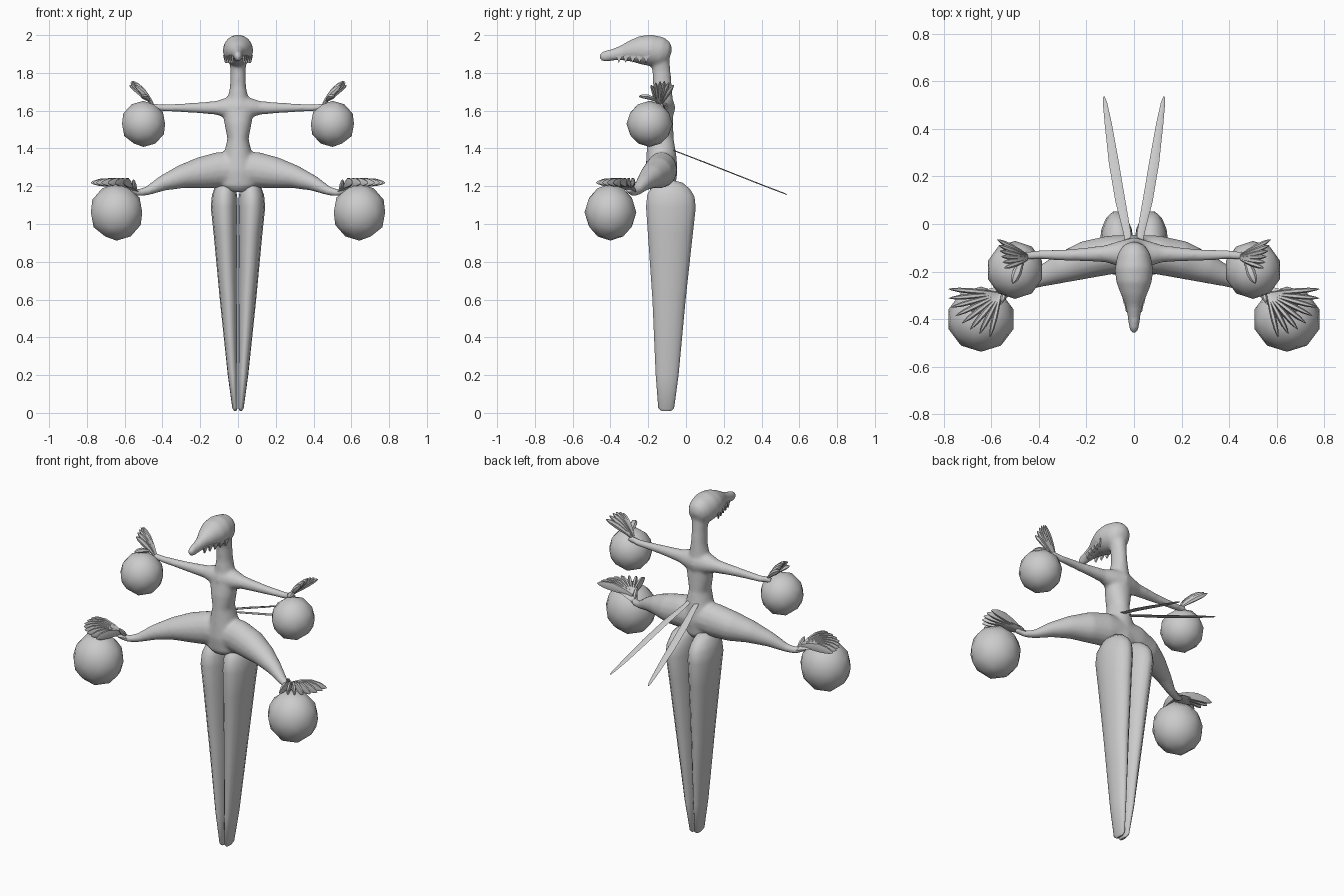
import bpy, bmesh, math
from mathutils import Vector, Matrix

cube = bpy.data.objects.get("Cube")
if cube:
    bpy.data.objects.remove(cube)

grey = bpy.data.materials.new("plain grey")
grey.use_nodes = True
grey.diffuse_color = (0.6, 0.6, 0.6, 1)
grey.node_tree.nodes["Principled BSDF"].inputs["Base Color"].default_value = (0.6, 0.6, 0.6, 1)

X, Y, Z = Vector((1, 0, 0)), Vector((0, 1, 0)), Vector((0, 0, 1))


def sweep(bm, rings, ref, n=16):
    """Loft ellipses (x, y, z, half width, half height) along their centres."""
    pts = [Vector(r[:3]) for r in rings]
    loops = []
    for i, r in enumerate(rings):
        t = (pts[min(i + 1, len(pts) - 1)] - pts[max(i - 1, 0)]).normalized()
        u = ref.cross(t).normalized()
        v = t.cross(u)
        loops.append([bm.verts.new(pts[i] + u * r[3] * math.cos(k * math.tau / n)
                                   + v * r[4] * math.sin(k * math.tau / n)) for k in range(n)])
    for a, b in zip(loops, loops[1:]):
        for k in range(n):
            bm.faces.new((a[k], a[(k + 1) % n], b[(k + 1) % n], b[k]))
    bm.faces.new(loops[0][::-1])
    bm.faces.new(loops[-1])


def finish(bm, name, mirror=True, angle=40):
    bmesh.ops.recalc_face_normals(bm, faces=bm.faces[:])
    mesh = bpy.data.meshes.new(name)
    bm.to_mesh(mesh)
    bm.free()
    mesh.materials.append(grey)
    obj = bpy.data.objects.new(name, mesh)
    bpy.context.collection.objects.link(obj)
    bpy.ops.object.select_all(action="DESELECT")
    obj.select_set(True)
    bpy.context.view_layer.objects.active = obj
    bpy.ops.object.shade_smooth_by_angle(angle=math.radians(angle))
    if mirror:
        obj.modifiers.new("Mirror", "MIRROR").use_clip = False
    return obj


# Body: torso with neck, head, arms and thighs, fused and softened
bm = bmesh.new()
sweep(bm, [(0, -.13, 1.17, .05, .05), (0, -.13, 1.2, .1, .075), (0, -.13, 1.28, .105, .085),
           (0, -.13, 1.36, .078, .08), (0, -.135, 1.45, .056, .07), (0, -.135, 1.53, .072, .068),
           (0, -.13, 1.61, .083, .06), (0, -.125, 1.66, .056, .055), (0, -.125, 1.73, .042, .05),
           (0, -.13, 1.81, .04, .048), (0, -.14, 1.9, .05, .05)], Y, 24)
sweep(bm, [(0, -.08, 1.9, .02, .025), (0, -.095, 1.905, .05, .058), (0, -.13, 1.91, .07, .08),
           (0, -.19, 1.92, .081, .083), (0, -.24, 1.92, .076, .076), (0, -.29, 1.915, .058, .058),
           (0, -.34, 1.905, .036, .04), (0, -.39, 1.895, .027, .031),
           (0, -.43, 1.888, .022, .03), (0, -.458, 1.882, .013, .018)], Z, 24)
for s in (1, -1):
    sweep(bm, [(0, -.125, 1.615, .07, .07), (s * .07, -.125, 1.615, .052, .052),
               (s * .12, -.125, 1.615, .036, .036), (s * .25, -.13, 1.615, .026, .026),
               (s * .4, -.13, 1.615, .02, .018), (s * .47, -.135, 1.625, .018, .018)], Z)
    sweep(bm, [(0, -.125, 1.29, .08, .09), (s * .1, -.13, 1.287, .082, .095),
               (s * .2, -.15, 1.27, .08, .084), (s * .3, -.185, 1.25, .064, .062),
               (s * .4, -.225, 1.215, .042, .041), (s * .48, -.26, 1.175, .026, .024),
               (s * .53, -.28, 1.165, .02, .02), (s * .58, -.305, 1.185, .022, .018)], Z)
body = finish(bm, "body", mirror=False, angle=180)
remesh = body.modifiers.new("Fuse", "REMESH")
remesh.mode = "VOXEL"
remesh.voxel_size = .008
remesh.use_smooth_shade = True
soften = body.modifiers.new("Soften", "SMOOTH")
soften.factor = .5
soften.iterations = 14

# Jagged mouth edge along each side of the beak
bm = bmesh.new()
teeth = 5
for i in range(teeth):
    y = -.37 + i * .036
    w = .033 + i * .0095
    top = [Vector((w + .001, y, 1.89)), Vector((w + .008, y + .036, 1.895))]
    tip = Vector((w - .002, y + .014, 1.853))
    outer = [bm.verts.new(p) for p in top + [tip]]
    inner = [bm.verts.new(p - X * .009) for p in top + [tip]]
    bm.faces.new(outer)
    bm.faces.new(inner[::-1])
    for k in range(3):
        bm.faces.new((outer[k], inner[k], inner[(k + 1) % 3], outer[(k + 1) % 3]))
finish(bm, "beak_teeth", angle=20)

# Long folded lobes hanging below the hips
bm = bmesh.new()
sweep(bm, [(.014, -.105, .01, .006, .025), (.016, -.105, .025, .014, .043),
           (.028, -.1, .2, .026, .062), (.049, -.09, .6, .047, .09),
           (.066, -.083, .95, .063, .122), (.073, -.08, 1.09, .071, .135),
           (.071, -.08, 1.15, .067, .128), (.066, -.075, 1.195, .054, .1),
           (.06, -.07, 1.225, .028, .055)], Y, 14)
finish(bm, "hanging_lobe", angle=50)

# Thin blades sweeping out behind the waist
bm = bmesh.new()
sweep(bm, [(.02, -.1, 1.403, .012, .003), (.03, -.03, 1.376, .016, .003),
           (.058, .1, 1.326, .021, .003), (.085, .26, 1.263, .021, .003),
           (.108, .42, 1.2, .015, .003), (.122, .51, 1.166, .009, .003),
           (.126, .535, 1.156, .003, .002)], Z, 8)
finish(bm, "back_blade", angle=40)

# Round weights at the hands and feet
for name, centre, size in (("hand_ball", (.5, -.193, 1.53), (.12, .122, .122)),
                           ("foot_ball", (.643, -.4, 1.062), (.143, .137, .15))):
    bm = bmesh.new()
    place = Matrix.Translation(centre) @ Matrix.Diagonal((*size, 1))
    bmesh.ops.create_icosphere(bm, subdivisions=2, radius=1, matrix=place)
    finish(bm, name, angle=60)


def petal(bm, base, tip, wide, tall, rise, ref):
    """A pointed, bulging feather from base to tip."""
    a, b = Vector(base), Vector(tip)
    rings = []
    for f, w in ((0, .35), (.25, .75), (.55, 1), (.8, .8), (.94, .4), (1, .08)):
        c = a.lerp(b, f) + Z * rise * math.sin(math.pi * f)
        rings.append((*c, wide * w, tall * w))
    sweep(bm, rings, ref, 6)


# Feathered hands: an upright fan plus a thumb
bm = bmesh.new()
for i in range(6):
    f = i / 5
    petal(bm, (.45, -.13 - .02 * f, 1.635),
          (.575 - .03 * f, -.065 - .12 * f, 1.715 + .042 * math.sin(math.pi * (.15 + .7 * f))),
          .012, .017, .008, Z)
petal(bm, (.47, -.15, 1.65), (.51, -.25, 1.675), .02, .014, .01, Z)
finish(bm, "hand_feathers", angle=30)

# Feathered feet: a flat palm under a wide fan of upright feathers
bm = bmesh.new()
for i in range(8):
    f = i / 7
    turn = math.radians(5 - 82 * f)
    petal(bm, (.56, -.292, 1.195),
          (.555 + .225 * math.cos(turn), -.29 + .19 * math.sin(turn), 1.218),
          .012, .027, .012, Z)
petal(bm, (.53, -.28, 1.17), (.69, -.36, 1.205), .05, .012, .012, Z)
petal(bm, (.54, -.275, 1.17), (.555, -.33, 1.235), .012, .014, 0, Z)
finish(bm, "foot_feathers", angle=30)
